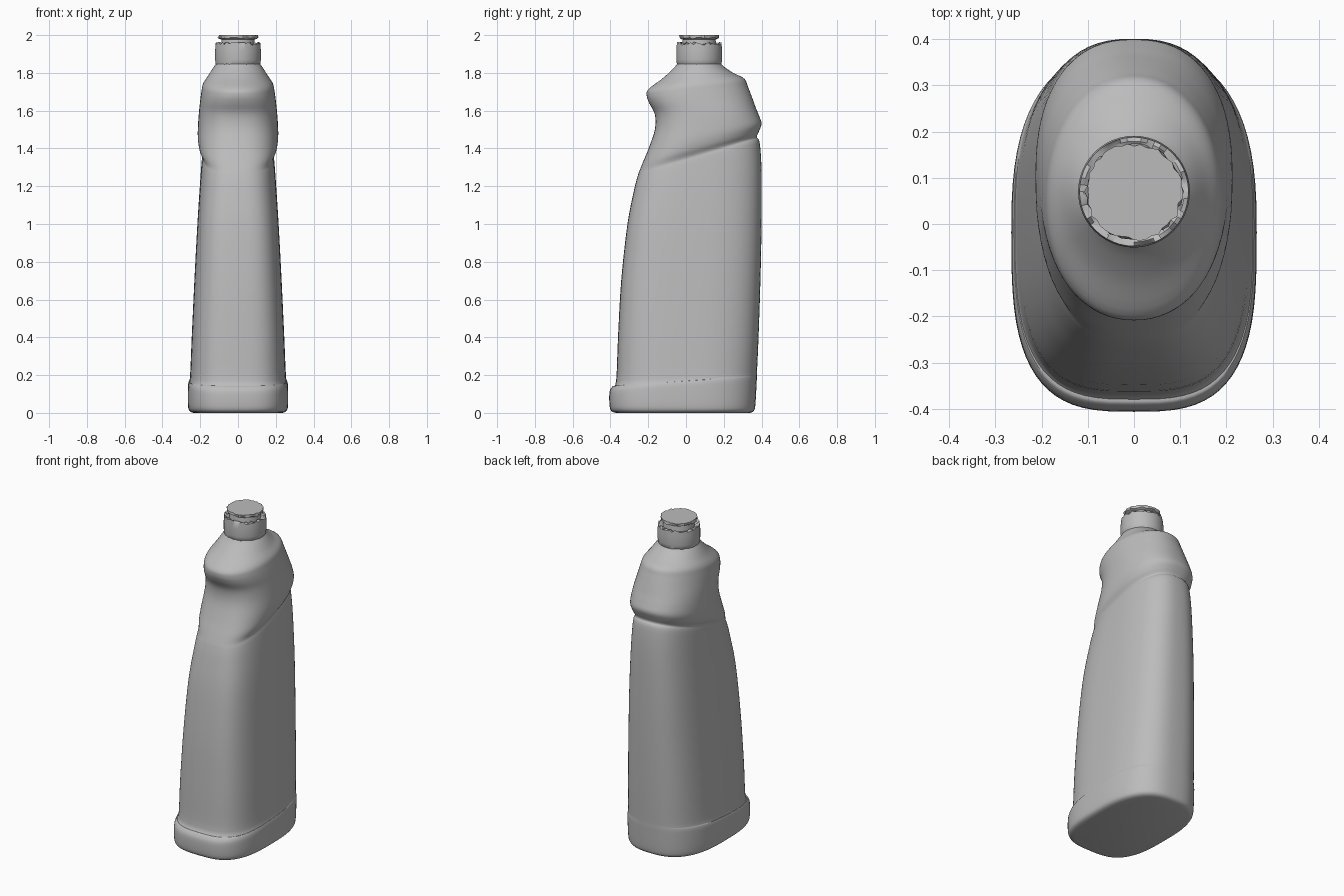
import bpy, bmesh, math, random

random.seed(4)
SIDES = 72
NECK_Y = 0.07

if "Cube" in bpy.data.objects:
    bpy.data.objects.remove(bpy.data.objects["Cube"])

grey = bpy.data.materials.new("bottle grey")
grey.use_nodes = True
grey.diffuse_color = (0.5, 0.5, 0.5, 1)
grey.node_tree.nodes["Principled BSDF"].inputs["Base Color"].default_value = (0.5, 0.5, 0.5, 1)


def loft(name, rings, sharp):
    """Skin a stack of closed rings and cap both ends."""
    bm = bmesh.new()
    rows = [[bm.verts.new(p) for p in ring] for ring in rings]
    for low, high in zip(rows, rows[1:]):
        for i in range(len(low)):
            j = (i + 1) % len(low)
            bm.faces.new((low[i], low[j], high[j], high[i]))
    bm.faces.new(rows[0][::-1])
    bm.faces.new(rows[-1])
    bmesh.ops.recalc_face_normals(bm, faces=bm.faces)
    mesh = bpy.data.meshes.new(name)
    bm.to_mesh(mesh)
    bm.free()
    mesh.materials.append(grey)
    obj = bpy.data.objects.new(name, mesh)
    bpy.context.collection.objects.link(obj)
    bpy.ops.object.select_all(action="DESELECT")
    obj.select_set(True)
    bpy.context.view_layer.objects.active = obj
    bpy.ops.object.shade_smooth_by_angle(angle=math.radians(sharp))
    return obj


def signed_power(value, power):
    return math.copysign(abs(value) ** power, value)


def body_ring(z_front, z_back, front, back, half_width, roundness):
    """Tilted superellipse, squarer at the front than at the back."""
    points = []
    for i in range(SIDES):
        a = math.tau * i / SIDES
        n = roundness if math.sin(a) < 0 else 2 + (roundness - 2) * 0.6
        x = half_width * signed_power(math.cos(a), 2 / n)
        t = 0.5 + 0.5 * signed_power(math.sin(a), 2 / n)
        points.append((x, front + (back - front) * t, z_front + (z_back - z_front) * t))
    return points


def smooth_sections(keys, steps):
    """Catmull-Rom blend between the key sections."""
    result = []
    for k in range(len(keys) - 1):
        quad = (keys[max(k - 1, 0)], keys[k], keys[k + 1], keys[min(k + 2, len(keys) - 1)])
        for s in range(steps):
            t = s / steps
            result.append([b + 0.5 * t * (c - a + t * (2 * a - 5 * b + 4 * c - d
                           + t * (3 * (b - c) + d - a))) for a, b, c, d in zip(*quad)])
    return result + [keys[-1]]


# Body sections: front z, back z, front y, back y, half width, roundness
sections = [
    (0, 0, -.37, .34, .235, 3.1),
    (.01, .01, -.395, .358, .256, 3.1),
    (.04, .04, -.405, .367, .265, 3.1),
    (.11, .16, -.405, .374, .265, 3.1),
    (.14, .19, -.39, .375, .261, 3.1),
    (.17, .22, -.37, .376, .254, 3.1),
    (.4, .4, -.36, .384, .245, 3.2),
    (.7, .7, -.343, .394, .231, 3.2),
    (1, 1, -.31, .4, .215, 3.2),
    (1.18, 1.28, -.275, .4, .2, 3),
    (1.25, 1.43, -.257, .39, .191, 2.9),
    (1.28, 1.46, -.247, .375, .188, 2.8),
    (1.33, 1.49, -.227, .386, .205, 2.7),
    (1.4, 1.53, -.198, .4, .213, 2.6),
    (1.5, 1.57, -.165, .388, .211, 2.5),
    (1.58, 1.62, -.165, .368, .206, 2.4),
    (1.64, 1.67, -.195, .35, .2, 2.3),
    (1.68, 1.73, -.208, .327, .193, 2.2),
    (1.715, 1.77, -.198, .308, .185, 2.1),
    (1.77, 1.8, -.125, .25, .158, 2),
    (1.82, 1.83, -.07, .205, .133, 2),
    (1.85, 1.85, -.045, .185, .115, 2),
]
loft("bottle_body", [body_ring(*s) for s in smooth_sections(sections, 4)], 40)


def round_ring(radius, z, chip=0, drop=0):
    """Circle around the neck, optionally with a chipped edge."""
    points = []
    for i in range(48):
        a = math.tau * i / 48
        r = radius - random.uniform(0, chip)
        points.append((r * math.cos(a), NECK_Y + r * math.sin(a), z - random.uniform(0, drop)))
    return points


# Collar with a broken rim, and the core inside it
loft("neck_collar", [
    round_ring(.108, 1.835), round_ring(.118, 1.85, drop=.008), round_ring(.121, 1.87),
    round_ring(.121, 1.92), round_ring(.118, 1.965, drop=.018),
    round_ring(.109, 1.965, drop=.018), round_ring(.09, 1.945), round_ring(.086, 1.985),
], 35)

# Ragged lid
loft("lid_disc", [
    round_ring(.085, 1.975), round_ring(.108, 1.988, .01, .008), round_ring(.108, 2, .01),
], 35)
